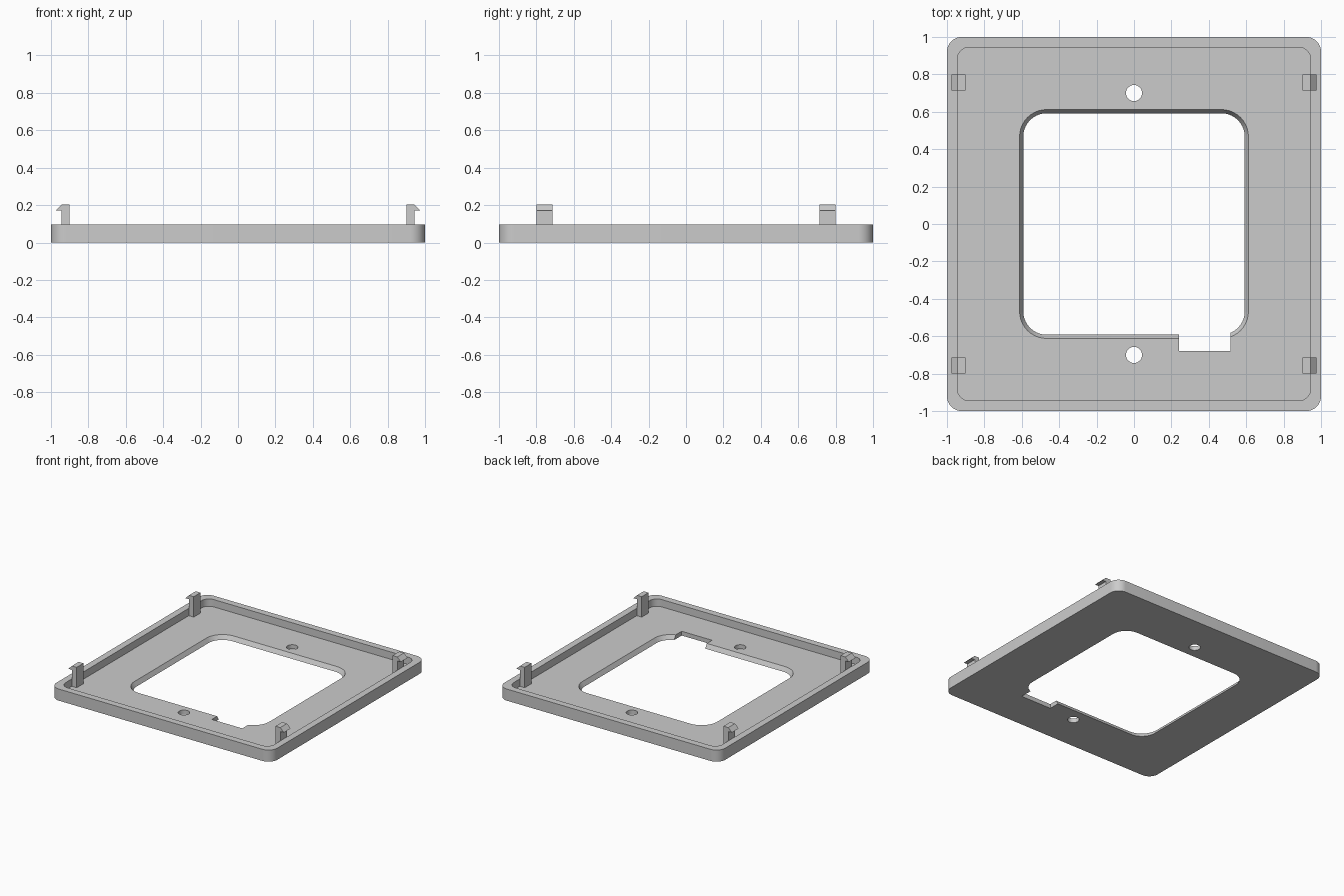
import bpy, bmesh
from math import sin, cos, pi, radians

if "Cube" in bpy.data.objects:
    bpy.data.objects.remove(bpy.data.objects["Cube"])

FLOOR, RIM = 0.035, 0.095

grey = bpy.data.materials.new("light grey plastic")
grey.use_nodes = True
colour = (0.6, 0.6, 0.6, 1)
grey.diffuse_color = colour
grey.node_tree.nodes["Principled BSDF"].inputs["Base Color"].default_value = colour


def rounded_square(half, radius, steps=10):
    """Outline of a square with rounded corners, counter-clockwise."""
    pts = []
    for i, (sx, sy) in enumerate([(1, 1), (-1, 1), (-1, -1), (1, -1)]):
        for k in range(steps + 1):
            a = (i + k / steps) * pi / 2
            pts.append((sx * (half - radius) + radius * cos(a),
                        sy * (half - radius) + radius * sin(a)))
    return pts


def loft(name, bottom, top):
    """Solid between two matching rings of 3D points."""
    bm = bmesh.new()
    low = [bm.verts.new(p) for p in bottom]
    high = [bm.verts.new(p) for p in top]
    n = len(low)
    bm.faces.new(low[::-1])
    bm.faces.new(high)
    for i in range(n):
        j = (i + 1) % n
        bm.faces.new((low[i], low[j], high[j], high[i]))
    bmesh.ops.recalc_face_normals(bm, faces=bm.faces)
    mesh = bpy.data.meshes.new(name)
    bm.to_mesh(mesh)
    bm.free()
    mesh.materials.append(grey)
    obj = bpy.data.objects.new(name, mesh)
    bpy.context.collection.objects.link(obj)
    return obj


def prism(name, outline, z0, z1):
    return loft(name, [(x, y, z0) for x, y in outline], [(x, y, z1) for x, y in outline])


def select(obj):
    bpy.ops.object.select_all(action='DESELECT')
    obj.select_set(True)
    bpy.context.view_layer.objects.active = obj


def cut(target, cutter):
    cutter.hide_render = True
    mod = target.modifiers.new("cut", 'BOOLEAN')
    mod.operation, mod.solver, mod.object = 'DIFFERENCE', 'EXACT', cutter
    select(target)
    bpy.ops.object.modifier_apply(modifier=mod.name)
    bpy.data.objects.remove(cutter)


# Square tray with a raised rim
plate = prism("cover_plate", rounded_square(1, 0.08), 0, RIM)
cut(plate, prism("recess_cutter", rounded_square(0.945, 0.065), FLOOR, 0.2))

# Central opening, widening upwards (cutter extends past both floor faces)
slope = 0.02 / FLOOR
ends = []
for z in (-0.02, FLOOR + 0.02):
    grow = slope * z
    ends.append([(x, y, z) for x, y in rounded_square(0.592 + grow, 0.125 + grow)])
cut(plate, loft("opening_cutter", *ends))

# Cable notch at the front edge of the opening
cut(plate, prism("notch_cutter", [(0.24, -0.68), (0.515, -0.68), (0.515, -0.5), (0.24, -0.5)], -0.1, 0.2))

# Two screw holes
for y in (-0.7, 0.7):
    ring = [(0.043 * cos(a * pi / 16), y + 0.043 * sin(a * pi / 16)) for a in range(32)]
    cut(plate, prism("hole_cutter", ring, -0.1, 0.2))

select(plate)
bpy.ops.object.shade_smooth_by_angle(angle=radians(30))

# Four snap clips with outward hooks
profile = [(0.9, FLOOR), (0.943, FLOOR), (0.943, 0.17), (0.975, 0.17), (0.943, 0.202), (0.9, 0.202)]
for side, sx in (("left", 1), ("right", -1)):
    for end, sy in (("front", -1), ("back", 1)):
        loft(f"{end}_{side}_clip",
             [(sx * x, sy * 0.713, z) for x, z in profile],
             [(sx * x, sy * 0.8, z) for x, z in profile])
